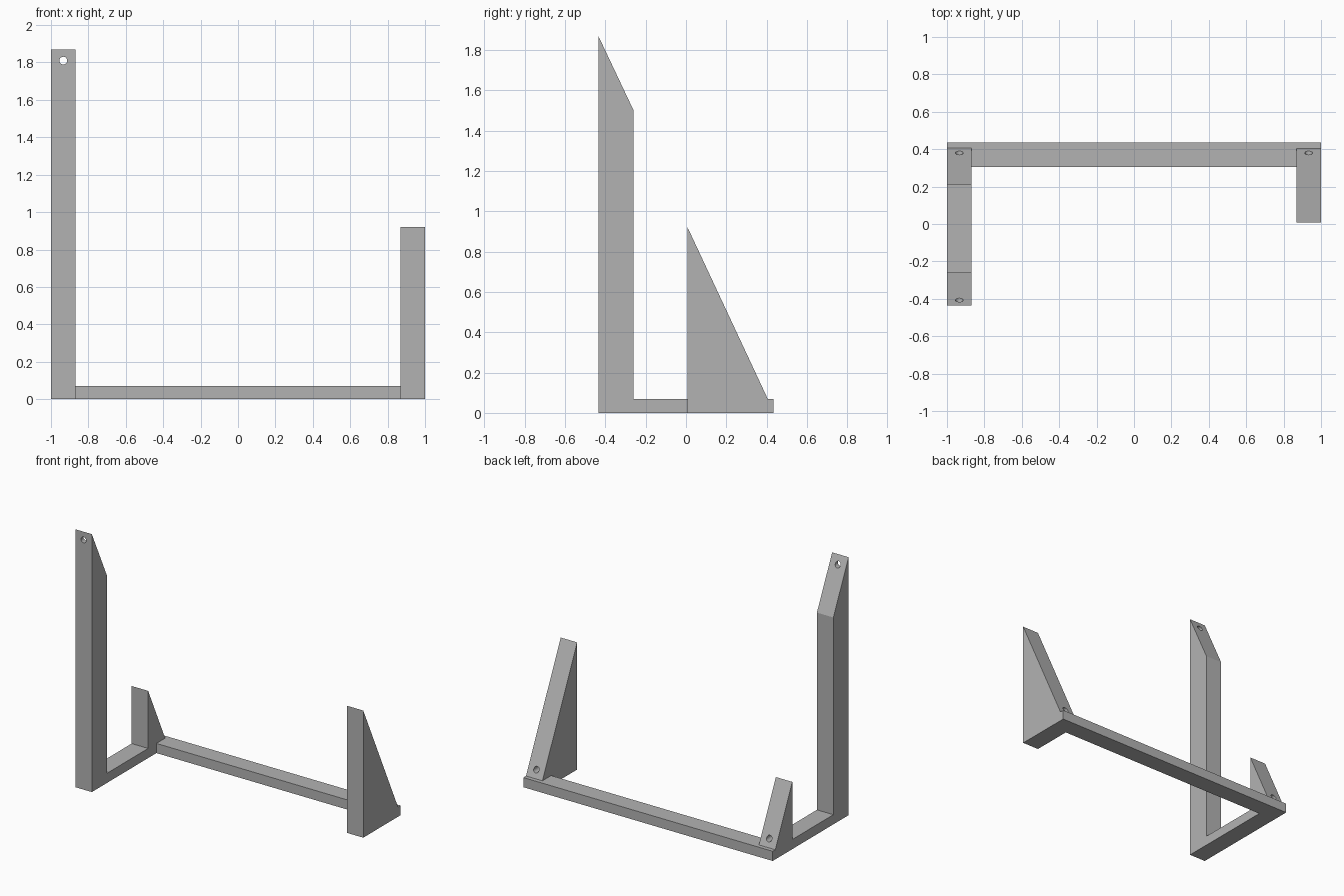
import bpy
import bmesh
import math

cube = bpy.data.objects.get("Cube")
if cube:
    bpy.data.objects.remove(cube, do_unlink=True)

grey = bpy.data.materials.new("plain grey")
grey.use_nodes = True
colour = (0.45, 0.45, 0.45, 1)
grey.diffuse_color = colour
grey.node_tree.nodes["Principled BSDF"].inputs["Base Color"].default_value = colour

WIDTH = 0.132      # bar width along x
THICK = 0.07       # base bar height
BACK = 0.435       # rear edge
FOOT = 0.405       # rear end of the bracket slope
SLOPE = 2.14       # rise of every slanted face
HOLE_R = 0.021


def prism(name, profile, x0, x1):
    """Extrude a (y, z) outline from x0 to x1."""
    bm = bmesh.new()
    face = bm.faces.new([bm.verts.new((x0, y, z)) for y, z in profile])
    new = bmesh.ops.extrude_face_region(bm, geom=[face])["geom"]
    moved = [v for v in new if isinstance(v, bmesh.types.BMVert)]
    bmesh.ops.translate(bm, verts=moved, vec=(x1 - x0, 0, 0))
    bmesh.ops.recalc_face_normals(bm, faces=bm.faces)
    mesh = bpy.data.meshes.new(name)
    bm.to_mesh(mesh)
    bm.free()
    mesh.materials.append(grey)
    obj = bpy.data.objects.new(name, mesh)
    bpy.context.collection.objects.link(obj)
    return obj


def drill(obj, x, z, y0, y1):
    """Cut a round screw hole along y."""
    bpy.ops.mesh.primitive_cylinder_add(
        vertices=24, radius=HOLE_R, depth=y1 - y0,
        location=(x, (y0 + y1) / 2, z), rotation=(math.pi / 2, 0, 0))
    cutter = bpy.context.object
    cutter.name = "hole_cutter"
    cutter.hide_render = True
    cutter.data.materials.append(grey)
    mod = obj.modifiers.new("hole", 'BOOLEAN')
    mod.operation = 'DIFFERENCE'
    mod.solver = 'EXACT'
    mod.object = cutter
    bpy.context.view_layer.objects.active = obj
    bpy.ops.object.modifier_apply(modifier=mod.name)
    bpy.data.objects.remove(cutter, do_unlink=True)


def slope_top(y):
    """Height of the bracket slope at depth y."""
    return THICK + (FOOT - y) * SLOPE


# Side frame: tall post, base bar and short bracket in one outline
post_front, post_back, bracket_front = -BACK, -0.26, 0.21
side_frame = prism("right_side_frame", [
    (post_front, 0), (BACK, 0), (BACK, THICK), (FOOT, THICK),
    (bracket_front, slope_top(bracket_front)), (bracket_front, THICK),
    (post_back, THICK), (post_back, 1.5), (post_front, 1.87)],
    -1, -1 + WIDTH)

# Tall triangular bracket on the other side
tall_front = 0.007
tall_bracket = prism("left_bracket", [
    (tall_front, 0), (BACK, 0), (BACK, THICK), (FOOT, THICK),
    (tall_front, slope_top(tall_front))],
    1 - WIDTH, 1)

# Rear cross bar
prism("rear_cross_bar", [
    (0.305, 0), (BACK, 0), (BACK, THICK), (0.305, THICK)],
    -1 + WIDTH, 1 - WIDTH)

# Screw holes: one through the post top, blind ones low on the brackets
hole_x = 1 - WIDTH / 2
drill(side_frame, -hole_x, 1.81, -0.6, -0.3)
for part, x in ((side_frame, -hole_x), (tall_bracket, hole_x)):
    drill(part, x, slope_top(0.38), 0.3, 0.6)
